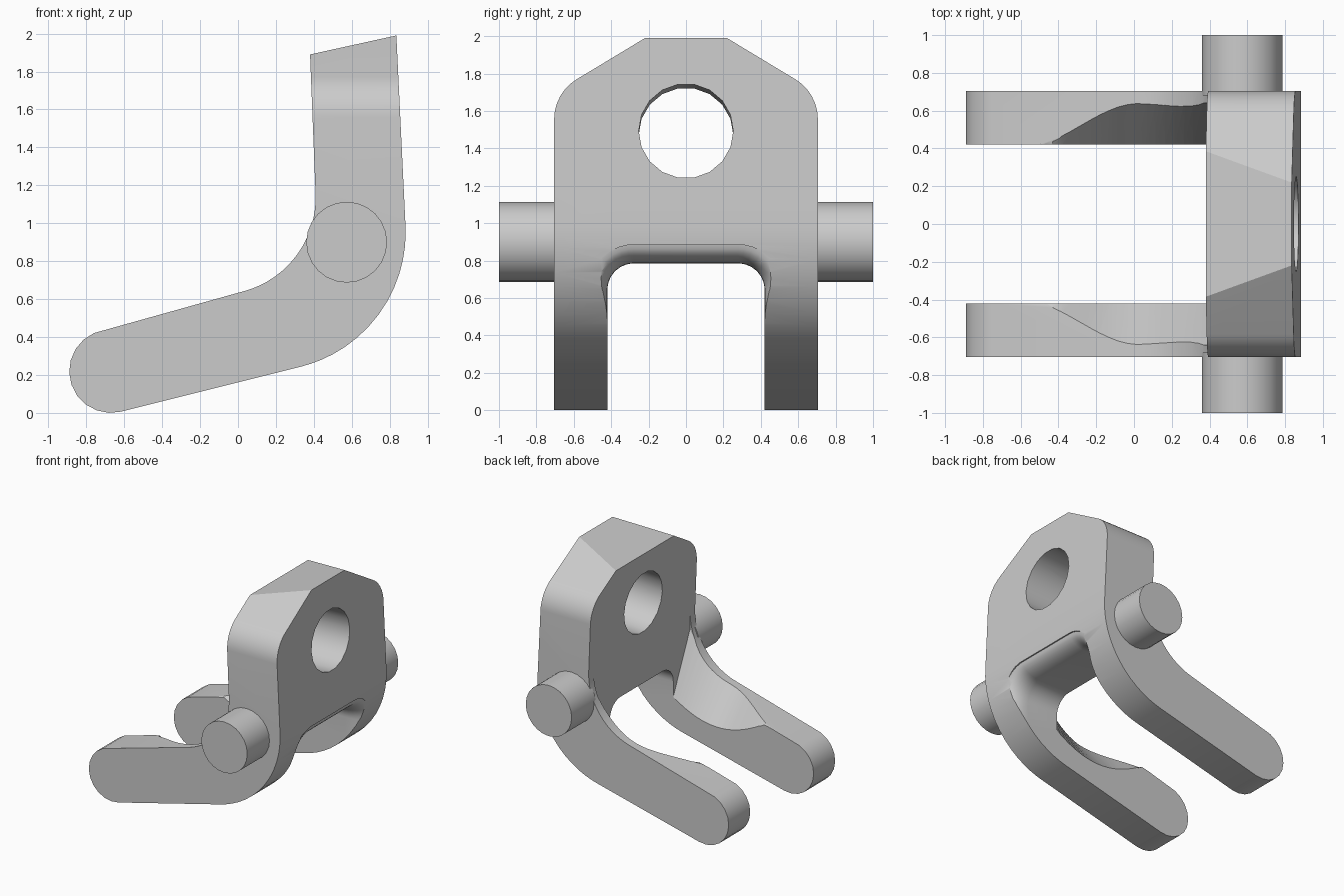
import bpy, bmesh, math
from mathutils import Vector, Matrix

if "Cube" in bpy.data.objects:
    bpy.data.objects.remove(bpy.data.objects["Cube"])

steel = bpy.data.materials.new("plain grey")
steel.use_nodes = True
GREY = (0.6, 0.6, 0.6, 1)
steel.diffuse_color = GREY
steel.node_tree.nodes["Principled BSDF"].inputs["Base Color"].default_value = GREY


def add_object(name, bm):
    bmesh.ops.recalc_face_normals(bm, faces=bm.faces)
    mesh = bpy.data.meshes.new(name)
    bm.to_mesh(mesh)
    bm.free()
    mesh.materials.append(steel)
    obj = bpy.data.objects.new(name, mesh)
    bpy.context.collection.objects.link(obj)
    return obj


def loft(name, sections):
    """Skin a row of matching closed loops and cap both ends."""
    bm = bmesh.new()
    rows = [[bm.verts.new(p) for p in s] for s in sections]
    n = len(rows[0])
    for a, b in zip(rows, rows[1:]):
        for i in range(n):
            j = (i + 1) % n
            bm.faces.new((a[i], a[j], b[j], b[i]))
    bm.faces.new(rows[0])
    bm.faces.new(rows[-1])
    return add_object(name, bm)


def rounded(corners, steps=8):
    """Outline from (u, v, radius) corners, rounding those with a radius."""
    out = []
    for i, (u, v, r) in enumerate(corners):
        p = Vector((u, v))
        if not r:
            out.append(p)
            continue
        a = (Vector(corners[i - 1][:2]) - p).normalized()
        b = (Vector(corners[(i + 1) % len(corners)][:2]) - p).normalized()
        half = a.angle(b) / 2
        centre = p + (a + b).normalized() * (r / math.sin(half))
        start, end = p + a * (r / math.tan(half)), p + b * (r / math.tan(half))
        s, e = start - centre, end - centre
        for k in range(steps + 1):
            out.append(centre + (s.lerp(e, k / steps)).normalized() * r)
    return out


def along_x(outline, x):
    return [(x, p[0], p[1]) for p in outline]


def cylinder(name, radius, length, sides, matrix):
    bm = bmesh.new()
    bmesh.ops.create_cone(bm, cap_ends=True, segments=sides, radius1=radius,
                          radius2=radius, depth=length, matrix=matrix)
    return add_object(name, bm)


# Bent side profile, extruded across the full width
tip = [(-0.67 + 0.22 * math.cos(math.radians(a)), 0.22 + 0.22 * math.sin(math.radians(a)), 0)
       for a in range(284, 105, -17)]
side = rounded(tip + [(0.425, 0.752, 0.51), (0.38, 1.89, 0), (0.835, 1.99, 0),
                      (0.912, 0.389, 0.73)], 14)
bracket = loft("bracket", [[(p[0], y, p[1]) for p in side] for y in (-0.705, 0.705)])

# Plate outline with sloped shoulders
front = rounded([(-0.705, -0.2, 0), (0.705, -0.2, 0), (0.705, 1.697, 0.25), (0.12, 2.05, 0),
                 (-0.12, 2.05, 0), (-0.705, 1.697, 0.25)])
outline = loft("outline_cutter", [along_x(front, x) for x in (-1.2, 1.2)])

# Slot between the arms, flaring softly at the outside of the bend
def slot_section(x, d):
    w, top = 0.42 + d, 0.785 + d
    return along_x(rounded([(-w, -0.2, 0), (w, -0.2, 0), (w, top, 0.14 + d),
                            (-w, top, 0.14 + d)]), x)


flare = [slot_section(0.7 + 0.17 * math.sin(a), 0.1 * (1 - math.cos(a)))
         for a in (math.pi / 2 * k / 7 for k in range(8))]
slot = loft("slot_cutter", [slot_section(-1.2, 0)] + flare + [slot_section(1.1, 0.1)])

# Sloping scoop on the inner upper side of the arms
def scoop_section(x):
    t = min(1, max(0, (x + 0.58) / 0.6))
    w = 0.41 + 0.23 * t * t * (3 - 2 * t)
    rim = 0.636 + 0.28 * x + 1.6 * max(0, x - 0.02) ** 2
    low = min(0.36 + 0.8 * x * x, rim - 0.01)
    half = [(0.41, low), (w, rim), (w, 1.12)]
    return along_x(half + [(-y, z) for y, z in reversed(half)], x)


scoop = loft("scoop_cutter", [scoop_section(-0.58 + 0.992 * k / 20) for k in range(21)])

# Round eye through the plate, square to its faces
eye = cylinder("eye_cutter", 0.253, 1.2, 18,
               Matrix.Translation((0.62, 0, 1.482)) @ Matrix.Rotation(math.radians(87.3), 4, "Y"))

cutters = [(outline, "INTERSECT"), (slot, "DIFFERENCE"), (scoop, "DIFFERENCE"),
           (eye, "DIFFERENCE")]
for cutter, operation in cutters:
    cutter.hide_render = True
    mod = bracket.modifiers.new(cutter.name, "BOOLEAN")
    mod.object, mod.operation, mod.solver = cutter, operation, "EXACT"

# Bake the cuts, then drop the cutters
bpy.context.view_layer.update()
baked = bpy.data.meshes.new_from_object(bracket.evaluated_get(bpy.context.evaluated_depsgraph_get()))
bracket.modifiers.clear()
bracket.data = baked
baked.materials.clear()
baked.materials.append(steel)
for face in baked.polygons:
    face.material_index = 0
for cutter, _ in cutters:
    bpy.data.objects.remove(cutter)

# Side pins
parts = [bracket]
for name, sign in (("left_side_pin", -1), ("right_side_pin", 1)):
    parts.append(cylinder(name, 0.213, 0.32, 24, Matrix.Translation((0.573, sign * 0.84, 0.9))
                          @ Matrix.Rotation(math.pi / 2, 4, "X")))

bpy.ops.object.select_all(action="DESELECT")
for obj in parts:
    obj.select_set(True)
bpy.context.view_layer.objects.active = bracket
bpy.ops.object.shade_smooth_by_angle(angle=math.radians(30))
